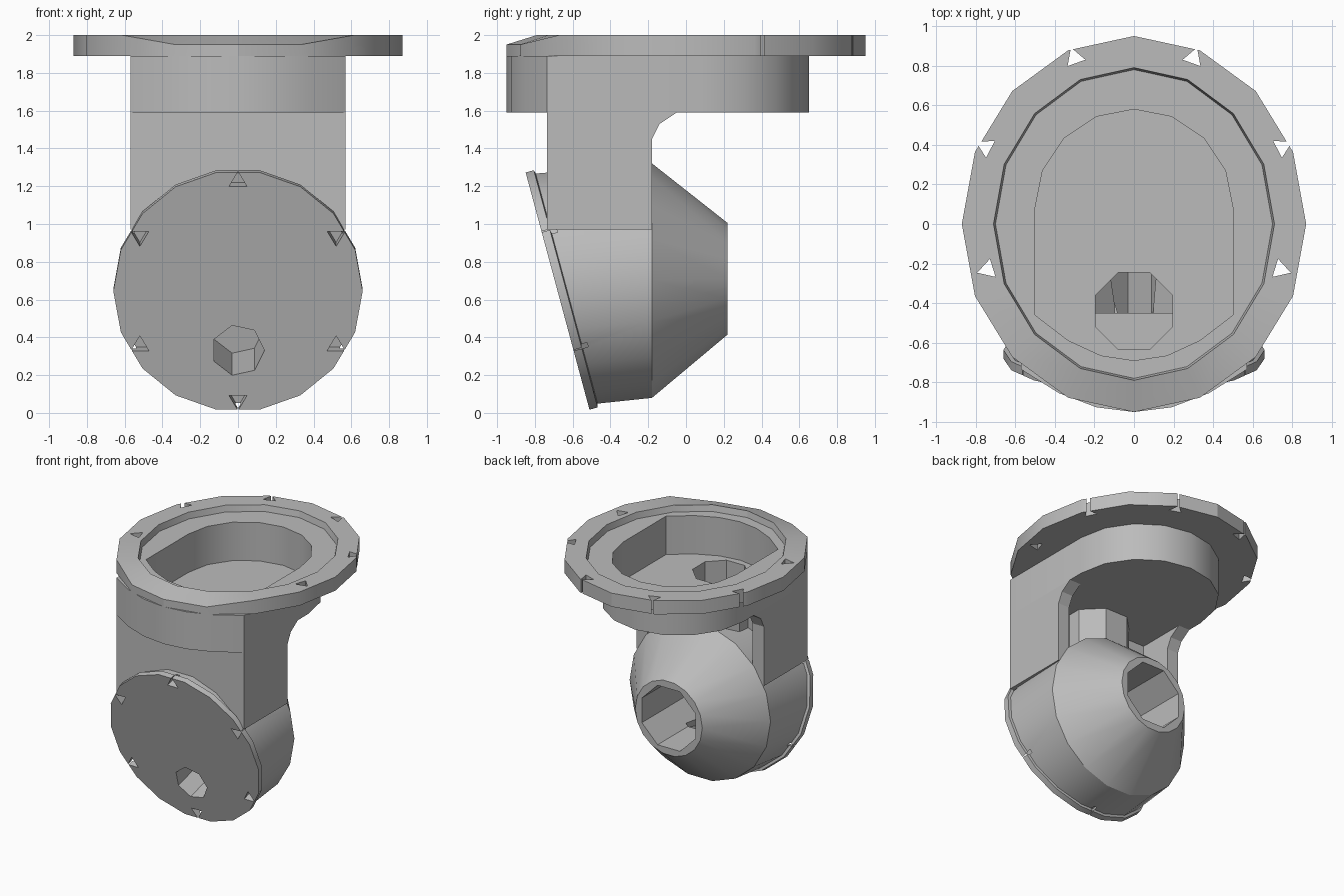
import bpy, bmesh, math
from mathutils import Vector

old = bpy.data.objects.get("Cube")
if old:
    bpy.data.objects.remove(old, do_unlink=True)

grey = bpy.data.materials.new("plain_grey")
grey.use_nodes = True
colour = (0.5, 0.5, 0.5, 1)
grey.diffuse_color = colour
grey.node_tree.nodes["Principled BSDF"].inputs["Base Color"].default_value = colour

X, Y, Z = Vector((1, 0, 0)), Vector((0, 1, 0)), Vector((0, 0, 1))
TILT_UP = Vector((0, -0.26, 0.966))    # up along the slanted face plate
TILT_IN = Vector((0, 0.966, 0.26))     # inward from the slanted face plate


def loft(name, rings):
    """Closed solid through rings with equal point counts."""
    bm = bmesh.new()
    loops = [[bm.verts.new(p) for p in ring] for ring in rings]
    n = len(loops[0])
    for a, b in zip(loops, loops[1:]):
        for i in range(n):
            j = (i + 1) % n
            bm.faces.new((a[i], a[j], b[j], b[i]))
    bm.faces.new(loops[0])
    bm.faces.new(loops[-1])
    bmesh.ops.recalc_face_normals(bm, faces=bm.faces)
    mesh = bpy.data.meshes.new(name)
    bm.to_mesh(mesh)
    bm.free()
    mesh.materials.append(grey)
    obj = bpy.data.objects.new(name, mesh)
    bpy.context.collection.objects.link(obj)
    return obj


def ring(centre, rx, ry, n, u=X, v=Y, turn=0.0):
    c = Vector(centre)
    angles = [turn + math.tau * i / n for i in range(n)]
    return [c + u * rx * math.cos(a) + v * ry * math.sin(a) for a in angles]


def prism(name, points, offset):
    pts = [Vector(p) for p in points]
    return loft(name, [pts, [p + offset for p in pts]])


def cylinder(name, start, axis, r, n, u, v, turn=0.0):
    return prism(name, ring(start, r, r, n, u, v, turn), axis)


def tray_outline(half, front, side_front, z):
    """Round back, straight sides, shallow curved front."""
    back = [(half * math.cos(math.pi * i / 8), 0.08 + half * math.sin(math.pi * i / 8), z)
            for i in range(9)]
    nose = []
    for i in range(7):
        t = -1 + i / 3
        nose.append((half * t, front + (side_front - front) * t * t, z))
    return back + nose


def cut(obj, cutters):
    bpy.context.view_layer.objects.active = obj
    for c in cutters:
        mod = obj.modifiers.new("cut", "BOOLEAN")
        mod.operation = "DIFFERENCE"
        mod.solver = "EXACT"
        mod.object = c
        bpy.ops.object.modifier_apply(modifier=mod.name)


# Mounting flange with a shallow recess; its front rim dips
outer_top = ring((0, 0, 2.0), 0.87, 0.95, 16)
for p in outer_top:
    if p.y < -0.7:
        p.z = 1.95
flange = loft("mounting_flange", [ring((0, 0, 1.89), 0.87, 0.95, 16), outer_top,
                                  ring((0, 0, 2.0), 0.71, 0.79, 16),
                                  ring((0, 0, 1.95), 0.70, 0.78, 16)])

# Cup below the flange, with a bowed front overhang
cup = prism("cup", tray_outline(0.57, -0.95, -0.735, 1.59), Z * 0.3)

# Column: front wall, two filleted side walls and a central pipe
front_wall = prism("column_front", [(-0.57, -0.735, 0.97), (0.57, -0.735, 0.97),
                                    (0.57, -0.45, 0.97), (-0.57, -0.45, 0.97)], Z * 0.62)
side = [(-0.45, 0.97), (-0.18, 0.97), (-0.18, 1.45), (-0.14, 1.53), (-0.05, 1.59), (-0.45, 1.59)]
walls = [prism(name, [(x, y, z) for y, z in side], X * 0.1)
         for name, x in (("right_column_wall", -0.57), ("left_column_wall", 0.47))]
pipe = cylinder("column_pipe", (0, -0.44, 0.97), Z * 0.62, 0.26, 8, X, Y, math.pi / 8)

# Housing: rear cone, drum and slanted face plate
face = Vector((0, -0.68, 0.645))
housing = loft("housing", [
    ring((0, 0.22, 0.71), 0.30, 0.30, 18, X, Z),
    ring((0, -0.18, 0.70), 0.63, 0.63, 18, X, Z),
    ring(face + TILT_IN * 0.05, 0.64, 0.64, 18, X, TILT_UP),
    ring(face + TILT_IN * 0.045, 0.66, 0.66, 18, X, TILT_UP),
    ring(face, 0.66, 0.66, 18, X, TILT_UP)])

# Cutters
pocket = prism("pocket_cutter", tray_outline(0.5, -0.69, -0.46, 1.64), Z * 0.5)
bore = cylinder("bore_cutter", (0, -0.44, 0.6), Z * 1.2, 0.21, 8, X, Y, math.pi / 8)
rear_bore = cylinder("rear_cutter", (0, -0.45, 0.71), Y * 0.8, 0.26, 8, X, Z, math.pi / 8)
face_bore = cylinder("face_cutter", face - TILT_UP * 0.325 - TILT_IN * 0.1,
                     TILT_IN * 0.55, 0.14, 7, X, TILT_UP)
bolts, notches = [], []
for sx in (-1, 1):
    for x, y in ((0.3, 0.84), (0.75, 0.39), (0.74, -0.23)):
        bolts.append(cylinder("bolt_cutter", (sx * x, y, 1.8), Z * 0.4, 0.055, 3,
                              X, Y, math.atan2(y, sx * x)))
for i in range(6):
    a = math.pi / 2 + math.tau * i / 6
    spot = face + 0.6 * (X * math.cos(a) + TILT_UP * math.sin(a)) - TILT_IN * 0.1
    notches.append(cylinder("notch_cutter", spot, TILT_IN * 0.18, 0.055, 3, X, TILT_UP, a))

cut(flange, [pocket] + bolts)
cut(cup, [pocket, bore])
cut(front_wall, [bore])
cut(pipe, [bore])
cut(housing, [rear_bore, bore, face_bore] + notches)
for c in [pocket, bore, rear_bore, face_bore] + bolts + notches:
    bpy.data.objects.remove(c, do_unlink=True)

# Soften only the shallow facets
bpy.ops.object.select_all(action="DESELECT")
for obj in [flange, cup, front_wall, pipe, housing] + walls:
    obj.select_set(True)
bpy.context.view_layer.objects.active = housing
bpy.ops.object.shade_smooth_by_angle(angle=math.radians(24))
